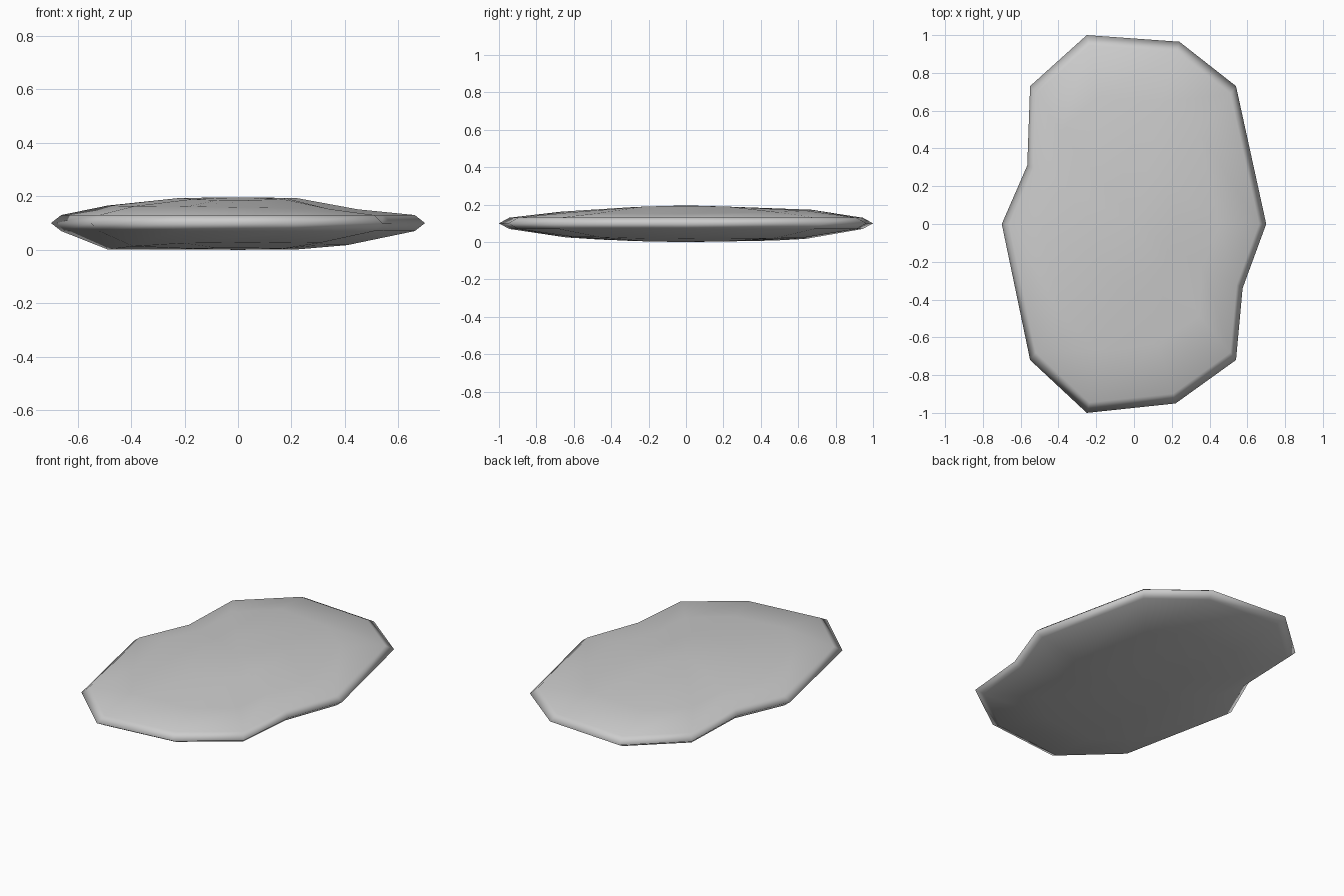
import bpy, bmesh

if "Cube" in bpy.data.objects:
    bpy.data.objects.remove(bpy.data.objects["Cube"])

# Irregular twelve-sided outline of the flat stone, seen from above
OUTLINE = [(0.70, 0.0), (0.54, 0.73), (0.24, 0.965), (-0.25, 1.0),
           (-0.55, 0.73), (-0.565, 0.31), (-0.70, 0.0), (-0.55, -0.72),
           (-0.25, -1.0), (0.22, -0.95), (0.54, -0.72), (0.575, -0.34)]

# Rings from underside to top: scale, x shift, base z, x tilt, y tilt, y curve
RINGS = [(0.31, 0.0, 0.001, 0.0, 0.0, 0.06),
         (0.64, -0.04, 0.010, 0.018, -0.006, 0.035),
         (0.945, 0.0, 0.07, 0.0, 0.0, 0.0),
         (1.0, 0.0, 0.10, 0.0, 0.0, 0.0),
         (0.945, 0.0, 0.13, 0.0, 0.0, 0.0),
         (0.67, -0.02, 0.158, -0.015, 0.008, 0.015),
         (0.31, 0.0, 0.194, 0.0, 0.0, -0.09)]

bm = bmesh.new()


def make_ring(scale, shift, z, tilt_x, tilt_y, curve):
    ring = []
    for x, y in OUTLINE:
        px, py = x * scale + shift, y * scale
        ring.append(bm.verts.new((px, py, z + tilt_x * px + tilt_y * py + curve * py * py)))
    return ring


def cap(ring, z):
    centre = bm.verts.new((0, 0, z))
    for i in range(len(ring)):
        bm.faces.new((ring[i], ring[(i + 1) % len(ring)], centre))


# Bridge the rings and close both faces
rings = [make_ring(*r) for r in RINGS]
for low, high in zip(rings, rings[1:]):
    for i in range(len(low)):
        j = (i + 1) % len(low)
        bm.faces.new((low[i], low[j], high[j], high[i]))
cap(rings[0], 0.0)
cap(rings[-1], 0.196)
bmesh.ops.recalc_face_normals(bm, faces=bm.faces)
for face in bm.faces:
    face.smooth = True

mesh = bpy.data.meshes.new("flat_stone")
bm.to_mesh(mesh)
bm.free()
stone = bpy.data.objects.new("flat_stone", mesh)
bpy.context.collection.objects.link(stone)
